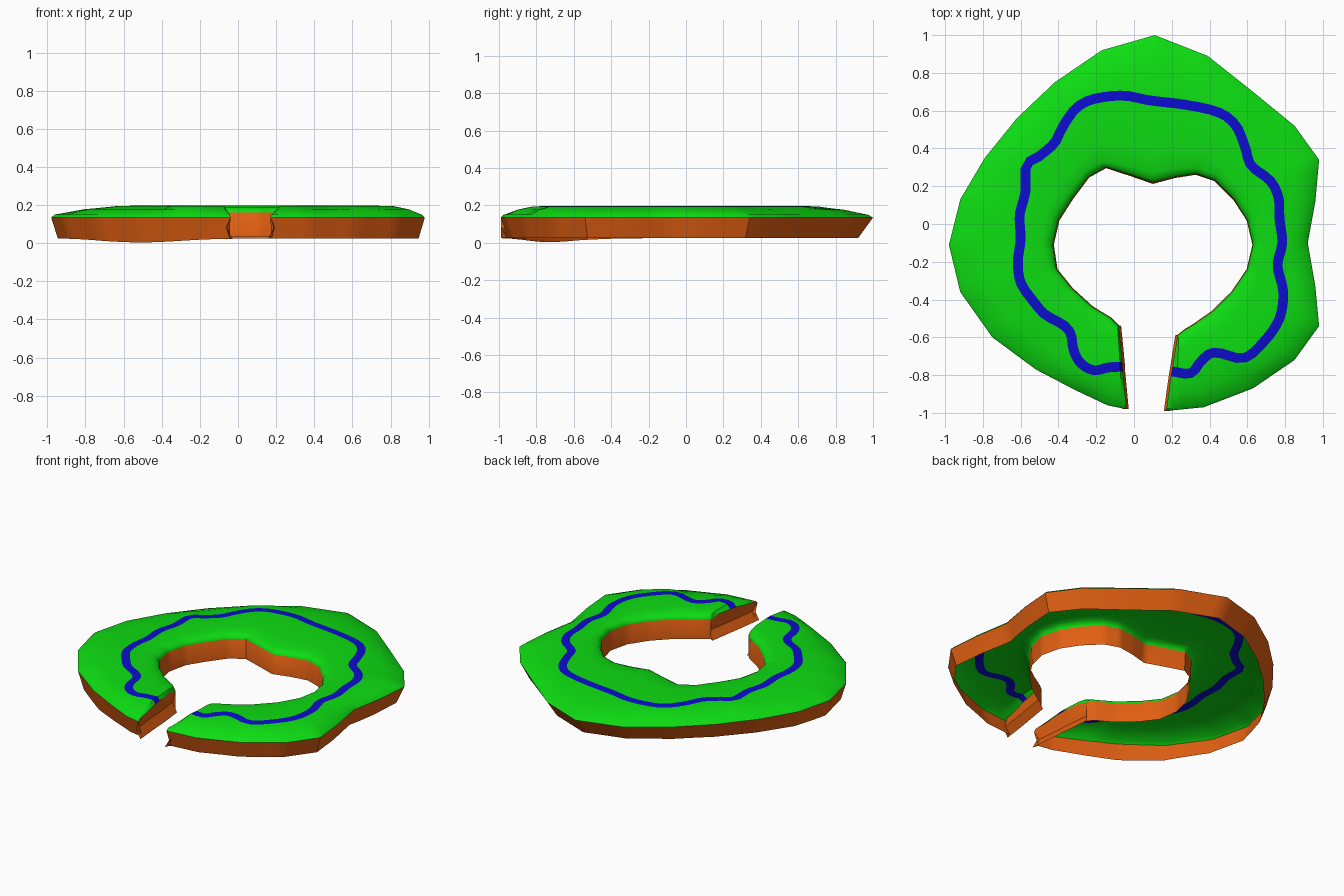
import bpy, bmesh, math
from mathutils import Vector as V

if "Cube" in bpy.data.objects:
    bpy.data.objects.remove(bpy.data.objects["Cube"])

# matched plan outlines, running clockwise from the left side of the gap to the right side
OUTER = [(-.04,-.98),(-.14,-.96),(-.31,-.88),(-.52,-.77),(-.75,-.60),(-.92,-.36),(-.98,-.11),
         (-.92,.13),(-.79,.35),(-.62,.56),(-.42,.75),(-.17,.92),(.11,1.0),(.39,.89),(.63,.70),
         (.85,.52),(.98,.34),(.96,.12),(.92,-.10),(.96,-.33),(.98,-.54),(.85,-.72),(.63,-.87),
         (.37,-.97),(.17,-.99)]
INNER = [(-.08,-.54),(-.12,-.50),(-.17,-.47),(-.22,-.44),(-.33,-.34),(-.41,-.24),(-.43,-.11),
         (-.40,.02),(-.33,.13),(-.24,.25),(-.15,.30),(-.02,.26),(.10,.22),(.22,.25),(.33,.265),
         (.43,.23),(.53,.13),(.60,.02),(.63,-.11),(.60,-.24),(.52,-.36),(.42,-.46),(.32,-.53),
         (.27,-.56),(.23,-.59)]
RIVER = [(-.06,-.755),(-.14,-.76),(-.21,-.775),(-.28,-.74),(-.32,-.67),(-.335,-.58),(-.38,-.53),
         (-.47,-.48),(-.54,-.40),(-.60,-.31),(-.615,-.2),(-.60,-.08),(-.605,.05),(-.575,.17),
         (-.57,.31),(-.50,.36),(-.42,.43),(-.38,.51),(-.31,.61),(-.22,.66),(-.06,.68),(.08,.655),
         (.28,.63),(.45,.59),(.54,.52),(.59,.40),(.62,.31),(.72,.23),(.765,.14),(.77,.03),
         (.785,-.10),(.76,-.22),(.79,-.36),(.77,-.50),(.69,-.62),(.58,-.71),(.43,-.68),(.36,-.72),
         (.30,-.79),(.20,-.78)]
STEP = 5


def linear(pts, n):
    p = [V(a) for a in pts]
    return [p[i].lerp(p[i + 1], k / n) for i in range(len(p) - 1) for k in range(n)] + [p[-1]]


def smooth_curve(pts, n):
    p = [V(a) for a in pts]
    p = [2 * p[0] - p[1]] + p + [2 * p[-1] - p[-2]]
    out = []
    for i in range(1, len(p) - 2):
        a, b, c, d = p[i - 1:i + 3]
        for k in range(n):
            t = k / n
            out.append(.5 * (2*b + (c - a)*t + (2*a - 5*b + 4*c - d)*t*t + (3*b - a - 3*c + d)*t**3))
    return out + [p[-2]]


def material(name, col):
    m = bpy.data.materials.new(name)
    m.diffuse_color = (*col, 1)
    m.use_nodes = True
    m.node_tree.nodes["Principled BSDF"].inputs["Base Color"].default_value = m.diffuse_color
    return m


MATS = [material("grass_green", (.004, .72, .006)), material("earth_orange", (.76, .115, .006)),
        material("river_blue", (.004, .004, .62))]


def make(name, bm):
    me = bpy.data.meshes.new(name)
    bm.to_mesh(me)
    bm.free()
    ob = bpy.data.objects.new(name, me)
    bpy.context.collection.objects.link(ob)
    for m in MATS:
        me.materials.append(m)
    bpy.context.view_layer.objects.active = ob
    ob.select_set(True)
    bpy.ops.object.shade_smooth_by_angle(angle=math.radians(38))
    ob.select_set(False)
    return ob


def floor_z(p):
    # the underside dips to the ground at the front left
    return .025 - .022 * math.exp(-((p.x + .5)**2 + (p.y + .7)**2) / .12)


def grid_faces(bm, rows, mat_of):
    for a, b in zip(rows, rows[1:]):
        for j in range(len(a) - 1):
            f = bm.faces.new((a[j], b[j], b[j + 1], a[j + 1]))
            f.material_index = mat_of(j)


outer, inner = linear(OUTER, STEP), linear(INNER, STEP)
river = smooth_curve(RIVER, 12)
last = len(outer) - 1
bm = bmesh.new()
rows = []
for i, (o, n) in enumerate(zip(outer, inner)):
    # where the river crosses this section
    d = n - o
    def gap(k):
        t = max(0, min(1, (river[k] - o).dot(d) / d.length_squared))
        return (river[k] - o - d * t).length
    k = min(range(len(river)), key=gap)
    if i in (0, last):
        k = 0 if i == 0 else len(river) - 1
    tan = (river[min(k + 3, len(river) - 1)] - river[max(k - 3, 0)]).normalized()
    side = V((-tan.y, tan.x)) * .026
    left, right = river[k] + side, river[k] - side      # left = outward
    drop = .022 if i in (0, last) else 0
    inset = d.normalized() * (.035 + .045 * max(0, o.y))
    sec = [(o + inset, floor_z(o)), (o, .135), (o + d * .035, .15),
           (o.lerp(left, .5), .178), (left, .194), (right, .196),
           (right.lerp(n, .6), .197), (n - d * .07, .19), (n - d * .02, .178),
           (n, .16), (n + d * .01, floor_z(n) + .008)]
    rows.append([bm.verts.new((p.x, p.y, z - (drop if 2 < j < 9 else 0)))
                 for j, (p, z) in enumerate(sec)])
# walls orange, river strip blue, rest green
grid_faces(bm, rows, lambda j: 1 if j in (0, 9) else 2 if j == 4 else 0)

# end walls at the gap, slightly hollowed halfway down
for row, s in ((rows[0], -1), (rows[-1], 1)):
    top = [v.co.copy() for v in row]
    a, b = top[0], top[-1]
    low, mid = [], []
    for j, v in enumerate(row):
        if j in (0, len(row) - 1):
            low.append(v)
            mid.append(v)
            continue
        c = top[j]
        low.append(bm.verts.new((c.x - s * .012, c.y, floor_z(c))))
        mid.append(bm.verts.new((c.x + s * .02, c.y, .08)))
    for up, dn in ((row, mid), (mid, low)):
        for j in range(len(row) - 1):
            q = list(dict.fromkeys((up[j], up[j + 1], dn[j + 1], dn[j])))
            if len(q) > 2:
                bm.faces.new(q).material_index = 1
bmesh.ops.recalc_face_normals(bm, faces=bm.faces)
if sum(f.normal.z * f.calc_area() for f in bm.faces) < 0:
    bmesh.ops.reverse_faces(bm, faces=bm.faces)
make("ring_island", bm)
